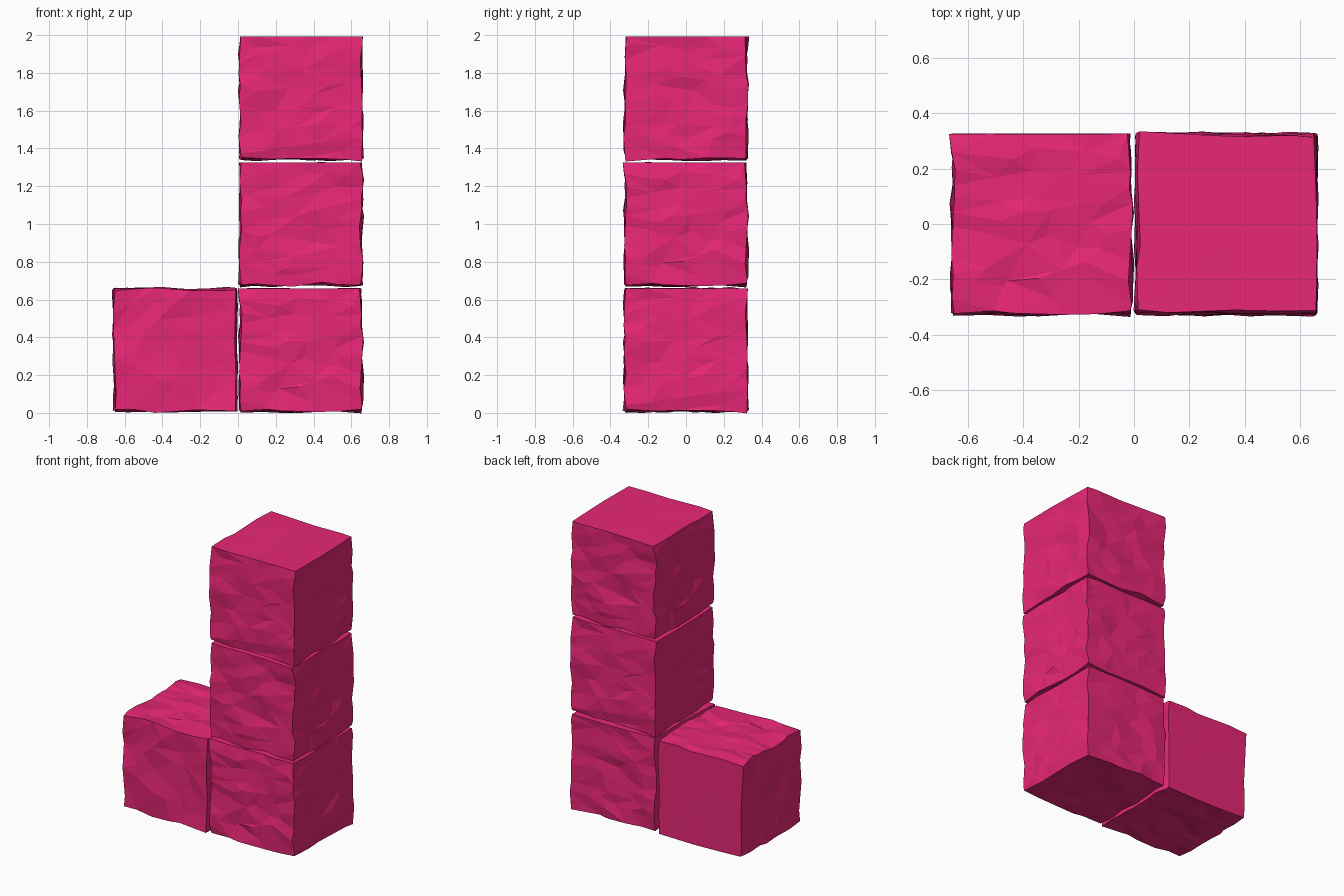
import bpy, bmesh
from math import radians
from mathutils import Vector, noise

if "Cube" in bpy.data.objects:
    bpy.data.objects.remove(bpy.data.objects["Cube"])

HALF = 0.322     # half width of a block
PITCH = 2 / 3    # spacing between block centres

pink = bpy.data.materials.new("pink_stone")
pink.diffuse_color = (0.80, 0.02, 0.18, 1)
pink.use_nodes = True
pink.node_tree.nodes["Principled BSDF"].inputs["Base Color"].default_value = pink.diffuse_color


def roughness(p, axis, sign):
    """Chiselled relief for one face; the local top stays nearly smooth."""
    seed = Vector((axis * 7.3, sign * 4.1, 2.7))
    q = Vector((p.x * 4.5, p.y * 4.5, p.z * 8)) + seed
    d = 0.014 * noise.noise(q) + 0.008 * noise.noise(q * 2.3)
    if axis == 2 and sign > 0:
        return 0.004 + 0.1 * d
    return max(-0.015, min(0.011, d))


# Rough-hewn block: dense cube, each face pushed along its own axis
bm = bmesh.new()
bmesh.ops.create_cube(bm, size=2 * HALF)
bmesh.ops.subdivide_edges(bm, edges=bm.edges[:], cuts=21, use_grid_fill=True)
for v in bm.verts:
    p = v.co.copy()
    for axis in range(3):
        if abs(p[axis]) > HALF - 1e-4:
            sign = 1 if p[axis] > 0 else -1
            v.co[axis] += sign * roughness(p, axis, sign)
mesh = bpy.data.meshes.new("rough_block")
bm.to_mesh(mesh)
bm.free()
mesh.materials.append(pink)

# Name, column, level and turn of each block
blocks = [
    ("corner_block", 0.5, 0, (0, 0, 0)),
    ("middle_block", 0.5, 1, (0, 0, 90)),
    ("top_block", 0.5, 2, (0, 0, -90)),
    ("side_block", -0.5, 0, (-90, 0, 0)),
]
for name, col, level, turn in blocks:
    ob = bpy.data.objects.new(name, mesh)
    bpy.context.collection.objects.link(ob)
    ob.location = (col * PITCH, 0, (level + 0.5) * PITCH)
    ob.rotation_euler = [radians(a) for a in turn]
    # Collapse to large irregular flat facets
    facets = ob.modifiers.new("facets", 'DECIMATE')
    facets.ratio = 0.075
    facets.use_collapse_triangulate = True
